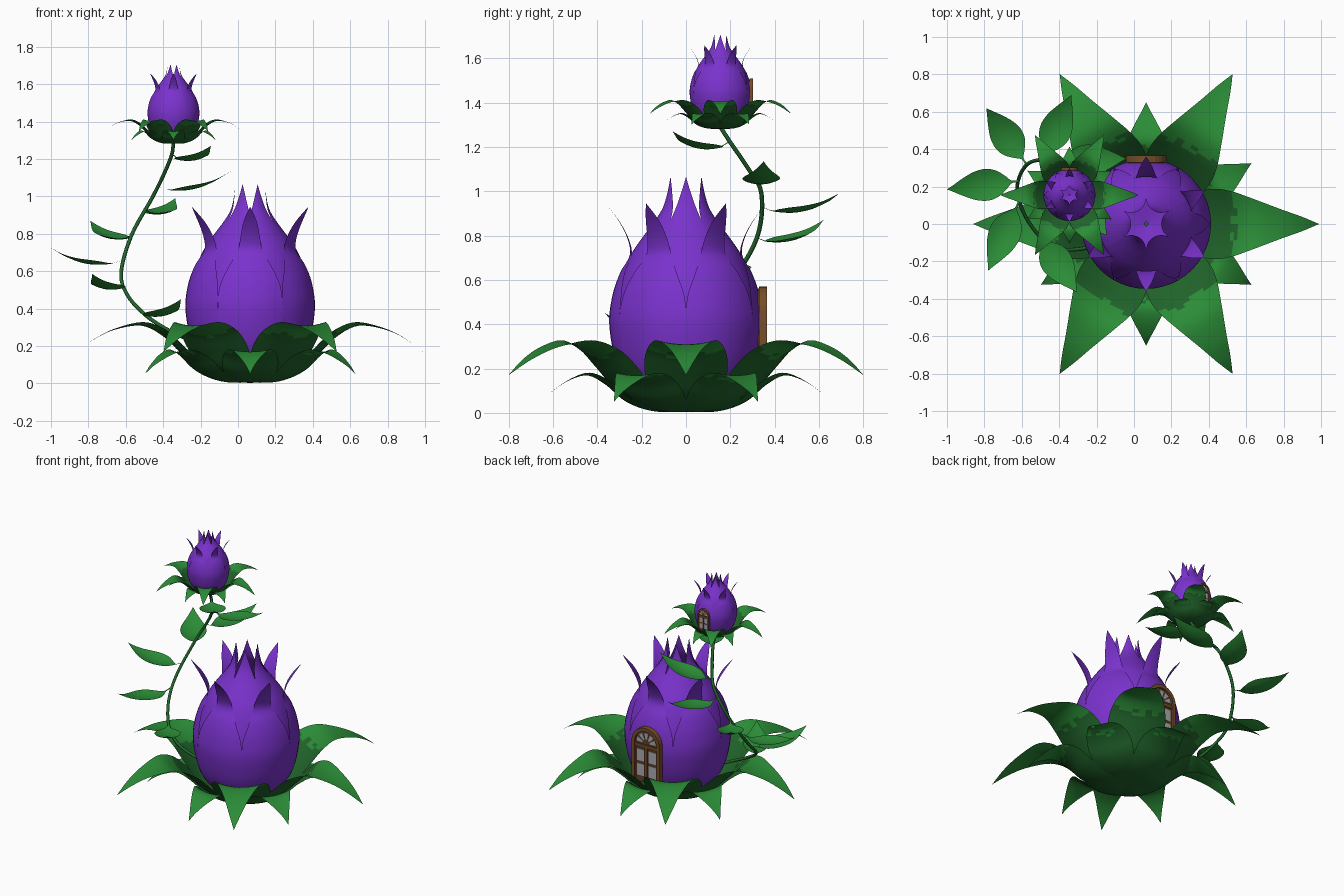
import bpy, bmesh, math, random
from mathutils import Vector

if "Cube" in bpy.data.objects:
    bpy.data.objects.remove(bpy.data.objects["Cube"])

random.seed(3)


def material(name, rgb):
    m = bpy.data.materials.new(name)
    m.diffuse_color = (*rgb, 1)
    m.use_nodes = True
    m.node_tree.nodes["Principled BSDF"].inputs["Base Color"].default_value = m.diffuse_color
    return m


PURPLE = material("petal_purple", (0.195, 0.032, 0.61))
GREEN = material("leaf_green", (0.024, 0.265, 0.038))
DARK = material("deep_green", (0.015, 0.13, 0.024))
WOOD = material("frame_brown", (0.18, 0.075, 0.025))
DOOR = material("door_brown", (0.12, 0.05, 0.018))
GLASS = material("pane_grey", (0.40, 0.40, 0.45))


def smooth_rows(rows, n=5):
    """Catmull-Rom interpolation of a few control rows."""
    p = [Vector(r) for r in rows]
    p = [2 * p[0] - p[1]] + p + [2 * p[-1] - p[-2]]
    out = []
    for i in range(1, len(p) - 2):
        a, b, c, d = p[i - 1:i + 3]
        for k in range(n):
            t = k / n
            out.append(0.5 * (2 * b + (c - a) * t + (2 * a - 5 * b + 4 * c - d) * t * t
                              + (3 * b - a - 3 * c + d) * t ** 3))
    return out + [p[-2]]


def strip(bm, rows, place, flip=False, dark_below=None, cols=8):
    """Grid of faces across each row; place(row, s) gives a point for s in -1..1."""
    grid = [[bm.verts.new(place(r, 2 * j / cols - 1)) for j in range(cols + 1)] for r in rows]
    for i in range(len(rows) - 1):
        for j in range(cols):
            q = [grid[i][j], grid[i][j + 1], grid[i + 1][j + 1], grid[i + 1][j]]
            f = bm.faces.new(q[::-1] if flip else q)
            f.smooth = True
            if dark_below and rows[i][0] + random.uniform(-0.025, 0.025) < dark_below:
                f.material_index = 1


def finish(name, bm, mats):
    bmesh.ops.remove_doubles(bm, verts=bm.verts, dist=1e-5)
    me = bpy.data.meshes.new(name)
    bm.to_mesh(me)
    bm.free()
    for m in mats:
        me.materials.append(m)
    ob = bpy.data.objects.new(name, me)
    bpy.context.collection.objects.link(ob)
    return ob


# control rows: radius, height, half angle in degrees
OUTER = [(.01, .03, 30), (.2, .07, 30), (.3, .18, 30), (.345, .38, 30), (.334, .52, 29),
         (.298, .63, 22), (.254, .71, 15), (.262, .78, 11.5), (.3, .86, 7), (.36, .945, 0)]
INNER = [(.01, .04, 30), (.19, .083, 30.5), (.285, .18, 30.5), (.332, .38, 30.5), (.319, .52, 30.5),
         (.286, .63, 30.5), (.245, .72, 30.5), (.19, .8, 30.5), (.138, .87, 30), (.103, .93, 25),
         (.086, 1.0, 13), (.08, 1.065, 0)]
# control rows: radius, height, half width
BIG = [(0, .01, .001), (.15, .02, .09), (.28, .075, .165), (.38, .17, .188), (.47, .255, .175),
       (.58, .308, .135), (.72, .288, .08), (.83, .238, .04), (.925, .17, 0)]
SMALL = [(0, .003, .001), (.15, .008, .09), (.27, .05, .145), (.36, .125, .145), (.44, .168, .11),
         (.52, .15, .07), (.6, .1, .026), (.65, .05, 0)]


def flower(prefix, origin, size):
    o = Vector(origin)

    def petals(name, rows, start):
        bm = bmesh.new()
        for k in range(6):
            def place(r, s, a=math.radians(start + 60 * k)):
                az = a + math.radians(r[2]) * s
                return o + size * Vector((r[0] * math.cos(az), r[0] * math.sin(az), r[1]))
            strip(bm, smooth_rows(rows), place)
        finish(prefix + name, bm, [PURPLE])

    def sepals(name, rows, start, dark):
        bm = bmesh.new()
        for k in range(6):
            def place(r, s, a=math.radians(start + 60 * k)):
                # edges cup upward with the width
                lat = r[2] * s
                cup = 1.2 * lat * lat
                rad = r[0] - 0.4 * cup
                return o + size * Vector((rad * math.cos(a) - lat * math.sin(a),
                                          rad * math.sin(a) + lat * math.cos(a), r[1] + 0.9 * cup))
            strip(bm, smooth_rows(rows), place, True, dark)
        finish(prefix + name, bm, [GREEN, DARK])

    petals("outer_petals", OUTER, 30)
    petals("inner_petals", INNER, 0)
    sepals("large_leaves", BIG, 0, .46)
    sepals("small_leaves", SMALL, 30, .40)

    # arched door on the back
    def arch(w, z0, zc, n=14):
        return [(w, z0)] + [(w * math.cos(math.pi * i / n), zc + w * math.sin(math.pi * i / n))
                            for i in range(n + 1)] + [(-w, z0)]

    def prism(bm, pts, y0, y1):
        f = [bm.faces.new([bm.verts.new(o + size * Vector((x, y, z))) for x, z in pts])
             for y in (y0, y1)]
        a, b = list(f[0].verts), list(f[1].verts)
        for i in range(len(a)):
            j = (i + 1) % len(a)
            bm.faces.new((a[i], a[j], b[j], b[i]))
        bmesh.ops.recalc_face_normals(bm, faces=bm.faces)

    bm = bmesh.new()
    prism(bm, arch(.1, .175, .46), .325, .352)
    finish(prefix + "door_panel", bm, [DOOR])

    # raised frame, rails and centre post
    bm = bmesh.new()
    outer, inner = arch(.11, .17, .46), arch(.086, .17, .46)
    for i in range(len(outer) - 1):
        prism(bm, [outer[i], outer[i + 1], inner[i + 1], inner[i]], .33, .366)
    prism(bm, [(-.088, .425), (.088, .425), (.088, .447), (-.088, .447)], .34, .36)
    prism(bm, [(-.01, .175), (.01, .175), (.01, .425), (-.01, .425)], .34, .36)
    finish(prefix + "door_frame", bm, [WOOD])

    # glass panes and fan window
    bm = bmesh.new()
    for x in (-.047, .047):
        for z in (.262, .366):
            prism(bm, [(x - .028, z - .042), (x + .028, z - .042),
                       (x + .028, z + .042), (x - .028, z + .042)], .350, .356)
    for k in range(5):
        a0, a1 = math.radians(36 * k + 6), math.radians(36 * k + 30)
        prism(bm, [(r * math.cos(a), .455 + r * math.sin(a))
                   for r, a in ((.03, a0), (.078, a0), (.078, a1), (.03, a1))], .350, .356)
    finish(prefix + "door_glass", bm, [GLASS])


flower("main_", (.065, 0, 0), 1)
flower("upper_", (-.345, .155, 1.28), .4)

# curling stem between the flowers
path = [(-.18, -.11, .2), (-.3, -.135, .25), (-.4, -.13, .3), (-.5, -.07, .37), (-.59, .06, .47),
        (-.625, .2, .59), (-.57, .32, .79), (-.46, .34, .99), (-.4, .275, 1.11), (-.355, .2, 1.22),
        (-.345, .155, 1.29)]
cu = bpy.data.curves.new("stem", "CURVE")
cu.dimensions = "3D"
cu.bevel_depth = .010
cu.bevel_resolution = 2
sp = cu.splines.new("POLY")
pts = smooth_rows(path, 6)
sp.points.add(len(pts) - 1)
for p, v in zip(sp.points, pts):
    p.co = (*v, 1)
sp.use_smooth = True
cu.materials.append(DARK)
stem = bpy.data.objects.new("stem", cu)
bpy.context.collection.objects.link(stem)
bpy.context.view_layer.objects.active = stem
stem.select_set(True)
bpy.ops.object.convert(target="MESH")

# leaves along the stem: base point, tip point
LEAVES = [((-.345, .19, 1.22), (-.145, -.06, 1.27)), ((-.43, .33, 1.05), (-.04, .35, 1.135)),
          ((-.49, .34, .93), (-.335, .69, .99)), ((-.575, .32, .79), (-.79, .62, .87)),
          ((-.615, .23, .66), (-1.0, .185, .725)), ((-.615, .12, .53), (-.78, -.25, .585)),
          ((-.51, -.06, .38), (-.305, -.365, .45))]
# control rows: fraction along leaf, sag, half width
BLADE = [(0, 0, .006), (.1, -.02, .007), (.18, -.033, .035), (.3, -.045, .07), (.45, -.053, .085),
         (.62, -.05, .074), (.8, -.033, .042), (.92, -.014, .016), (1, 0, 0)]
bm = bmesh.new()
for a, b in LEAVES:
    a, b = Vector(a), Vector(b)
    side = Vector((-(b - a).y, (b - a).x, 0)).normalized()

    def place(r, s, a=a, b=b, side=side):
        lat = r[2] * s
        return a.lerp(b, r[0]) + side * lat + Vector((0, 0, r[1] + 3 * lat * lat))
    strip(bm, smooth_rows(BLADE), place, True, cols=6)
finish("stem_leaves", bm, [GREEN])
